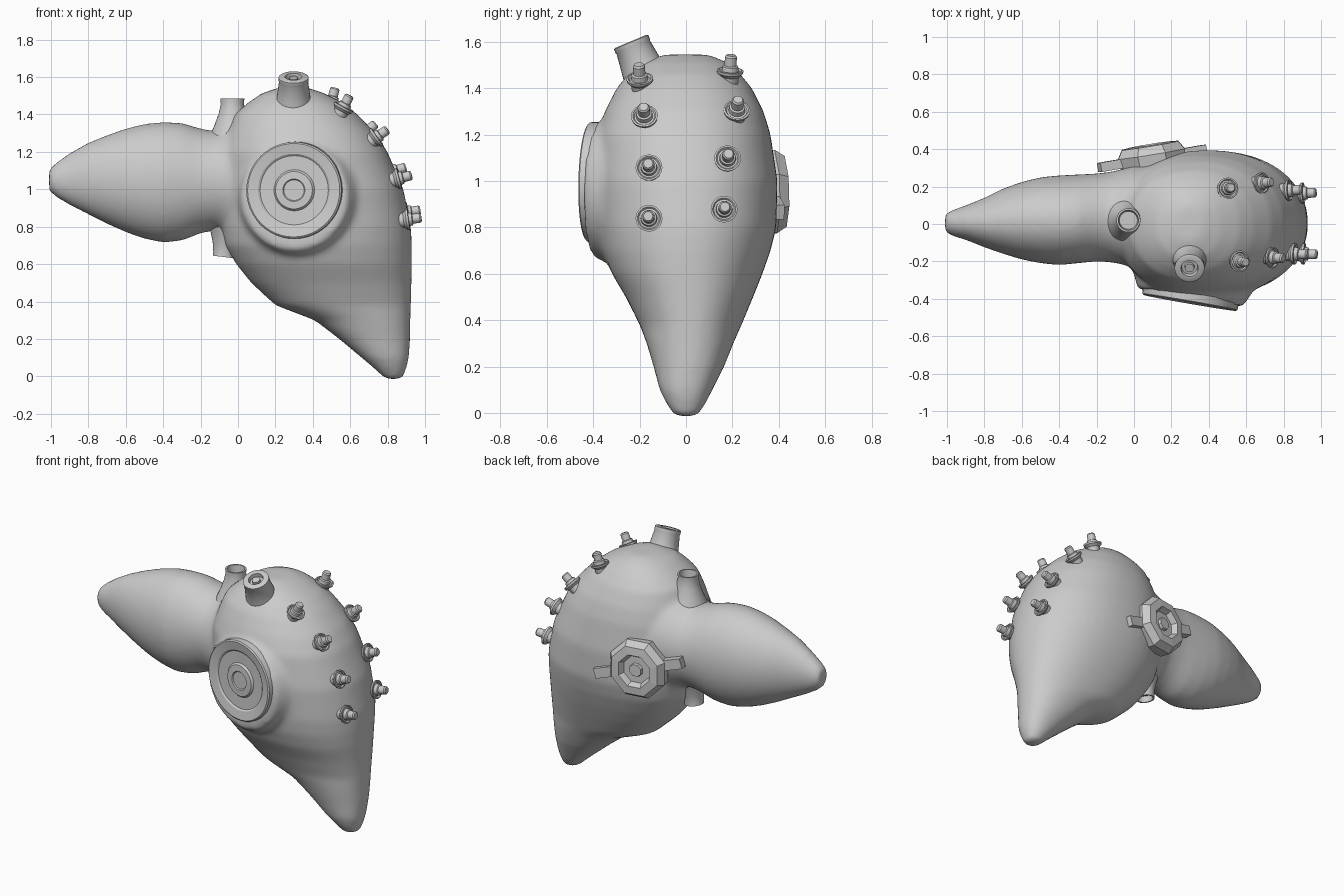
import bpy, bmesh, math
from mathutils import Vector, Matrix

if "Cube" in bpy.data.objects:
    bpy.data.objects.remove(bpy.data.objects["Cube"])


def finish(name, bm, angle=35):
    bmesh.ops.recalc_face_normals(bm, faces=bm.faces)
    me = bpy.data.meshes.new(name)
    bm.to_mesh(me)
    bm.free()
    ob = bpy.data.objects.new(name, me)
    bpy.context.collection.objects.link(ob)
    if angle:
        bpy.ops.object.select_all(action='DESELECT')
        ob.select_set(True)
        bpy.context.view_layer.objects.active = ob
        bpy.ops.object.shade_smooth_by_angle(angle=math.radians(angle))
    return ob


def skin(bm, rings):
    """Bridge rings of points into a closed skin."""
    vs = [[bm.verts.new(p) for p in r] for r in rings]
    n = len(vs[0])
    for a, b in zip(vs, vs[1:]):
        for i in range(n):
            j = (i + 1) % n
            bm.faces.new((a[i], a[j], b[j], b[i]))
    bm.faces.new(vs[0])
    bm.faces.new(vs[-1])


def frame(loc, normal, roll=0):
    q = Vector(normal).to_track_quat('Z', 'Y')
    return Matrix.Translation(loc) @ q.to_matrix().to_4x4() @ Matrix.Rotation(roll, 4, 'Z')


def revolve(bm, profile, mat, segs):
    skin(bm, [[mat @ Vector((max(r, .001) * math.cos(t), max(r, .001) * math.sin(t), h))
               for t in (2 * math.pi * i / segs for i in range(segs))] for r, h in profile])


def lathe(name, profile, loc, normal, segs=32, roll=0, angle=35):
    bm = bmesh.new()
    revolve(bm, profile, frame(loc, normal, roll), segs)
    return finish(name, bm, angle)


def loft(bm, sections, axis, power=2.2, n=48):
    """Sections are (position, a0, a1, y0, y1) along axis 'x' or 'z'."""
    rings = []
    for s, a0, a1, y0, y1 in sections:
        ring = []
        for i in range(n):
            t = 2 * math.pi * i / n
            c, d = math.cos(t), math.sin(t)
            c = math.copysign(abs(c) ** (2 / power), c)
            d = math.copysign(abs(d) ** (2 / power), d)
            a = (a0 + a1) / 2 + (a1 - a0) / 2 * c
            y = (y0 + y1) / 2 + (y1 - y0) / 2 * d
            ring.append((s, y, a) if axis == 'x' else (a, y, s))
        rings.append(ring)
    skin(bm, rings)


# Organic body: tall lobe, side lobe and front swelling fused together
bm = bmesh.new()
loft(bm, [(-.015, .79, .88, -.05, .05), (.04, .73, .9, -.085, .085),
          (.1, .66, .915, -.115, .115), (.2, .54, .92, -.14, .165),
          (.3, .41, .922, -.17, .205), (.38, .2, .925, -.2, .24),
          (.5, .07, .928, -.26, .29), (.6, -.01, .93, -.32, .33),
          (.7, -.07, .93, -.36, .365), (.8, -.09, .925, -.38, .39),
          (1.0, -.1, .885, -.395, .395), (1.2, -.09, .8, -.385, .365),
          (1.3, -.06, .735, -.35, .335), (1.4, -.02, .64, -.3, .285),
          (1.46, .05, .565, -.25, .235), (1.51, .12, .47, -.19, .18),
          (1.545, .22, .37, -.1, .1)], 'z')
loft(bm, [(-1.01, .99, 1.11, -.045, .055), (-.97, .955, 1.145, -.065, .075),
          (-.9, .915, 1.195, -.085, .1), (-.8, .865, 1.25, -.125, .14),
          (-.7, .815, 1.29, -.16, .19), (-.6, .77, 1.325, -.19, .225),
          (-.5, .735, 1.35, -.21, .25), (-.4, .715, 1.36, -.22, .26),
          (-.3, .725, 1.355, -.21, .265), (-.2, .765, 1.325, -.2, .27),
          (-.12, .78, 1.31, -.205, .28), (0, .74, 1.36, -.23, .31),
          (.15, .75, 1.3, -.25, .33)], 'x', 2.0)
front_n = (-.17, -.985, .02)
revolve(bm, [(.36, -.3), (.33, -.1), (.285, 0)], frame((.3, -.395, .96), front_n), 40)
body = finish("body", bm, 0)
m = body.modifiers.new("fuse", 'REMESH')
m.mode = 'VOXEL'
m.voxel_size = .018
m.use_smooth_shade = True
m = body.modifiers.new("soften", 'SMOOTH')
m.factor = .5
m.iterations = 10

# Large round dish on the front
lathe("front_dish", [(.262, -.06), (.258, .008), (.25, .014), (.195, .004), (.185, -.004),
                     (.11, -.006), (.1, .006), (.06, .008), (.055, .002), (0, .002)],
      (.3, -.408, .995), front_n, 48, angle=25)

# Open tube stubs above and below the neck
lathe("top_stub", [(.13, -.22), (.095, -.14), (.073, -.08), (.062, -.03), (.064, 0),
                   (.054, 0), (.048, -.05), (0, -.05)], (-.03, .02, 1.485), (0, 0, 1))
lathe("bottom_stub", [(.12, -.2), (.085, -.12), (.066, -.06), (.06, -.02), (.06, 0),
                      (.05, 0), (.045, -.04), (0, -.04)], (-.075, .02, .638), (-.12, 0, -1))

# Tilted cap on the crown
lathe("crown_cap", [(.098, -.17), (.09, -.12), (.078, -.03), (.08, -.025), (.08, -.004), (.074, 0),
                    (.046, 0), (.042, -.025), (.026, -.025), (.024, -.006), (0, -.006)],
      (.297, -.238, 1.602), (0, -.385, .92))

# Two rows of valves seated on the body surface: x, y, z, pitch in degrees
valves = [(.57, -.2, 1.45, 62), (.75, -.18, 1.285, 35), (.87, -.16, 1.06, 15), (.92, -.16, .84, 8),
          (.5, .19, 1.47, 75), (.69, .22, 1.31, 42), (.84, .18, 1.1, 17), (.92, .165, .88, 9)]
cup = [(.036, -.03), (.04, .005), (.056, .02), (.058, .032), (.05, .034), (.044, .026),
       (.036, .028), (.034, .05), (.026, .054), (.026, .092), (.02, .1), (0, .1)]
dg = bpy.context.evaluated_depsgraph_get()
ev = body.evaluated_get(dg)
seats = []
for x, y, z, pitch in valves:
    p = math.radians(pitch)
    n = Vector((math.cos(p), y * .3, math.sin(p))).normalized()
    pos = Vector((x, y, z))
    hit, loc, _, _ = ev.ray_cast(pos + n * .6, -n)
    seats.append((loc if hit else pos, n))
for i, (loc, n) in enumerate(seats):
    lathe(f"valve_{i + 1}", cup, loc, n, 20)

# Octagonal fitting on the back with its strap
back_n, back_c = (-.16, .985, .03), Vector((.09, .395, .955))
lathe("back_fitting", [(.185, -.09), (.195, -.02), (.165, .025), (.11, .03), (.09, -.005),
                       (.045, -.005), (.04, .012), (0, .012)],
      back_c, back_n, 8, math.pi / 8, 0)
bm = bmesh.new()
z_ax = Vector(back_n).normalized()
x_ax = Vector((.95, .15, -.3))
x_ax = (x_ax - z_ax * x_ax.dot(z_ax)).normalized()
rot = Matrix((x_ax, z_ax.cross(x_ax), z_ax)).transposed().to_4x4()
bmesh.ops.create_cube(bm, size=1, matrix=Matrix.Translation(back_c - z_ax * .045) @ rot
                      @ Matrix.Diagonal((.6, .065, .05, 1)))
finish("back_strap", bm, 0)
